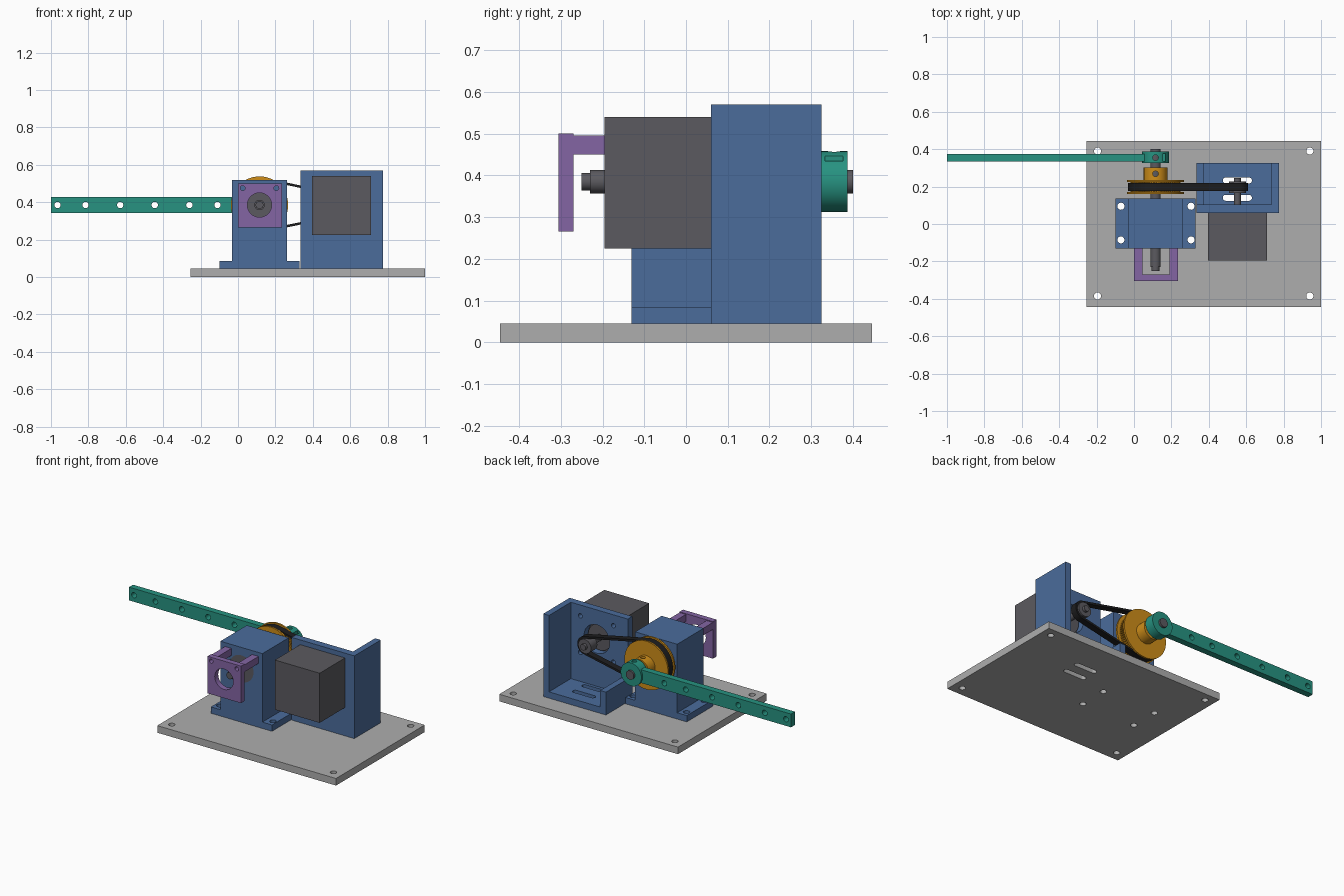
import bpy, bmesh
from math import sin, cos, pi, asin, radians

cube = bpy.data.objects.get("Cube")
if cube:
    bpy.data.objects.remove(cube, do_unlink=True)


def material(name, r, g, b):
    m = bpy.data.materials.new(name)
    m.use_nodes = True
    m.diffuse_color = (r, g, b, 1)
    m.node_tree.nodes["Principled BSDF"].inputs["Base Color"].default_value = (r, g, b, 1)
    return m


GREY = material("plate grey", 0.42, 0.42, 0.42)
BLUE = material("bracket blue", 0.07, 0.15, 0.33)
PURPLE = material("sensor purple", 0.23, 0.13, 0.37)
TEAL = material("arm teal", 0.02, 0.29, 0.22)
DARK = material("steel dark grey", 0.105, 0.102, 0.115)
YELLOW = material("pulley yellow", 0.62, 0.27, 0.01)
BLACK = material("belt black", 0.013, 0.013, 0.014)

# Solids are closed prisms: (outline, axis, start, end)
PLACE = {"x": lambda a, b, t: (t, a, b),
         "y": lambda a, b, t: (a, t, b),
         "z": lambda a, b, t: (a, b, t)}


def circle(a, b, r, n=48):
    return [(a + r * cos(2 * pi * i / n), b + r * sin(2 * pi * i / n)) for i in range(n)]


def box(x0, x1, y0, y1, z0, z1):
    return ([(x0, y0), (x1, y0), (x1, y1), (x0, y1)], "z", z0, z1)


def rod(axis, a, b, r, t0, t1, n=48):
    return (circle(a, b, r, n), axis, t0, t1)


def slot(x, y, half, r, z0, z1):
    pts = [(x + half + r * cos(t), y + r * sin(t)) for t in [radians(-90 + 15 * i) for i in range(13)]]
    return (pts + [(2 * x - px, 2 * y - py) for px, py in pts], "z", z0, z1)


def make(name, mat, solids):
    bm = bmesh.new()
    for outline, axis, t0, t1 in solids:
        low = [bm.verts.new(PLACE[axis](a, b, t0)) for a, b in outline]
        high = [bm.verts.new(PLACE[axis](a, b, t1)) for a, b in outline]
        bm.faces.new(low)
        bm.faces.new(high)
        for i in range(len(low)):
            bm.faces.new((low[i - 1], low[i], high[i], high[i - 1]))
    bmesh.ops.recalc_face_normals(bm, faces=bm.faces[:])
    mesh = bpy.data.meshes.new(name)
    bm.to_mesh(mesh)
    bm.free()
    mesh.materials.append(mat)
    ob = bpy.data.objects.new(name, mesh)
    bpy.context.collection.objects.link(ob)
    return ob


def select(ob):
    bpy.ops.object.select_all(action="DESELECT")
    ob.select_set(True)
    bpy.context.view_layer.objects.active = ob


def part(name, mat, solids, cuts=()):
    ob = make(name, mat, solids)
    if cuts:
        cutter = make("cutter", mat, cuts)
        cutter.hide_render = True
        mod = ob.modifiers.new("cut", "BOOLEAN")
        mod.operation, mod.solver, mod.object = "DIFFERENCE", "EXACT", cutter
        mod.use_self = True
        select(ob)
        bpy.ops.object.modifier_apply(modifier="cut")
        bpy.data.objects.remove(cutter, do_unlink=True)
    select(ob)
    bpy.ops.object.shade_smooth_by_angle(angle=radians(25))
    return ob


SX, MX, AZ = 0.115, 0.5525, 0.385     # shaft x, motor x, axis height
foot_holes = [rod("z", x, y, 0.019, -0.1, 0.12, 24) for x in (-0.07, 0.305) for y in (-0.085, 0.095)]
floor_slots = [slot(MX, y, 0.062, 0.016, -0.1, 0.12) for y in (0.14, 0.233)]

# Base plate
corner_holes = [rod("z", x, y, 0.019, -0.1, 0.1, 24) for x in (-0.195, 0.94) for y in (-0.385, 0.39)]
part("base_plate", GREY, [box(-0.255, 1, -0.445, 0.445, 0, 0.045)],
     corner_holes + foot_holes + floor_slots)

# Bearing block: one inverted T profile
half = [(0.215, 0.045), (0.215, 0.085), (0.1475, 0.085), (0.1475, 0.52)]
tee = [(SX + a, z) for a, z in half] + [(SX - a, z) for a, z in reversed(half)]
bearing_r = 0.085
part("bearing_block", BLUE, [(tee, "y", -0.13, 0.135)],
     foot_holes + [rod("y", SX, AZ, bearing_r, -0.2, 0.2)])
for name, y0, y1 in (("front_bearing", -0.128, -0.08), ("rear_bearing", 0.085, 0.133)):
    part(name, DARK, [rod("y", SX, AZ, bearing_r, y0, y1)])

# Motor bracket: front plate, floor, tall wall and low wall
motor_screws = [rod("y", MX + dx, AZ + dz, 0.014, 0, 0.2, 20) for dx in (-0.116, 0.116) for dz in (-0.116, 0.116)]
part("bracket_front", BLUE, [box(0.335, 0.775, 0.06, 0.105, 0.045, 0.57)],
     motor_screws + [rod("y", MX, AZ, 0.09, 0, 0.2)])
part("bracket_floor", BLUE, [box(0.375, 0.735, 0.105, 0.325, 0.045, 0.085)], floor_slots)
part("bracket_tall_wall", BLUE, [box(0.735, 0.775, 0.105, 0.325, 0.045, 0.57)])
part("bracket_low_wall", BLUE, [box(0.335, 0.375, 0.105, 0.325, 0.045, 0.19)])

# Motor with boss and shaft
part("motor_body", DARK, [box(0.395, 0.71, -0.195, 0.06, 0.225, 0.54)])
part("motor_boss", DARK, [rod("y", MX, AZ, 0.082, 0.06, 0.075)])
part("motor_shaft", DARK, [rod("y", MX, AZ, 0.019, 0.075, 0.245, 24)])
part("motor_pulley", DARK, [rod("y", MX, AZ, 0.045, 0.165, 0.228)])

# Main shaft
part("main_shaft", DARK, [rod("y", SX, AZ, 0.028, -0.23, 0.4, 32),
                          rod("y", SX, AZ, 0.021, -0.25, -0.23, 32)])

# Sensor holder: plate with a window on two arms
holder_screws = [rod("y", x, 0.475, 0.013, -0.4, 0, 20) for x in (0.025, 0.205)]
part("sensor_plate", PURPLE, [box(0, 0.235, -0.305, -0.27, 0.265, 0.5)],
     holder_screws + [rod("y", SX, AZ, 0.065, -0.4, 0)])
for side, x in (("right", 0), ("left", 0.19)):
    part("sensor_arm_" + side, PURPLE, [box(x, x + 0.045, -0.27, -0.13, 0.45, 0.495)], holder_screws)

# Large toothed pulley with flanges and hub
teeth = 60
gear = []
for i in range(teeth):
    for k, r in ((0, 0.124), (0.45, 0.124), (0.55, 0.133), (0.95, 0.133)):
        t = 2 * pi * (i + k) / teeth
        gear.append((SX + r * cos(t), AZ + r * sin(t)))
part("large_pulley", YELLOW, [(gear, "y", 0.172, 0.224)])
for name, y in (("front_flange", 0.161), ("rear_flange", 0.224)):
    part(name, YELLOW, [rod("y", SX, AZ, 0.153, y, y + 0.011, 64)])
part("pulley_hub", YELLOW, [rod("y", SX, AZ, 0.063, 0.235, 0.302)],
     [rod("z", SX, 0.268, 0.015, AZ, 0.6, 20)])


# Belt: band around both pulleys
def loop(big, small):
    lean = asin((big - small) / (MX - SX))
    top = pi / 2 - lean
    pts = []
    for cx, r, a0, a1 in ((SX, big, top, 2 * pi - top), (MX, small, -top, top)):
        pts += [(cx + r * cos(a0 + (a1 - a0) * i / 40), AZ + r * sin(a0 + (a1 - a0) * i / 40)) for i in range(41)]
    return pts


part("drive_belt", BLACK, [(loop(0.147, 0.058), "y", 0.177, 0.218)],
     [(loop(0.134, 0.045), "y", 0.1, 0.3)])

# Output arm and its clamp hub
arm_holes = [rod("y", x, AZ, 0.017, 0.2, 0.5, 24) for x in (-0.965, -0.815, -0.63, -0.445, -0.26, -0.11)]
part("output_arm", TEAL, [box(-1, 0.06, 0.335, 0.375, 0.343, 0.427)], arm_holes)
part("arm_hub", TEAL, [rod("y", SX, AZ, 0.073, 0.325, 0.387)],
     [rod("z", SX, 0.355, 0.015, AZ, 0.6, 20), box(0.155, 0.169, 0.333, 0.376, 0.42, 0.6)])
